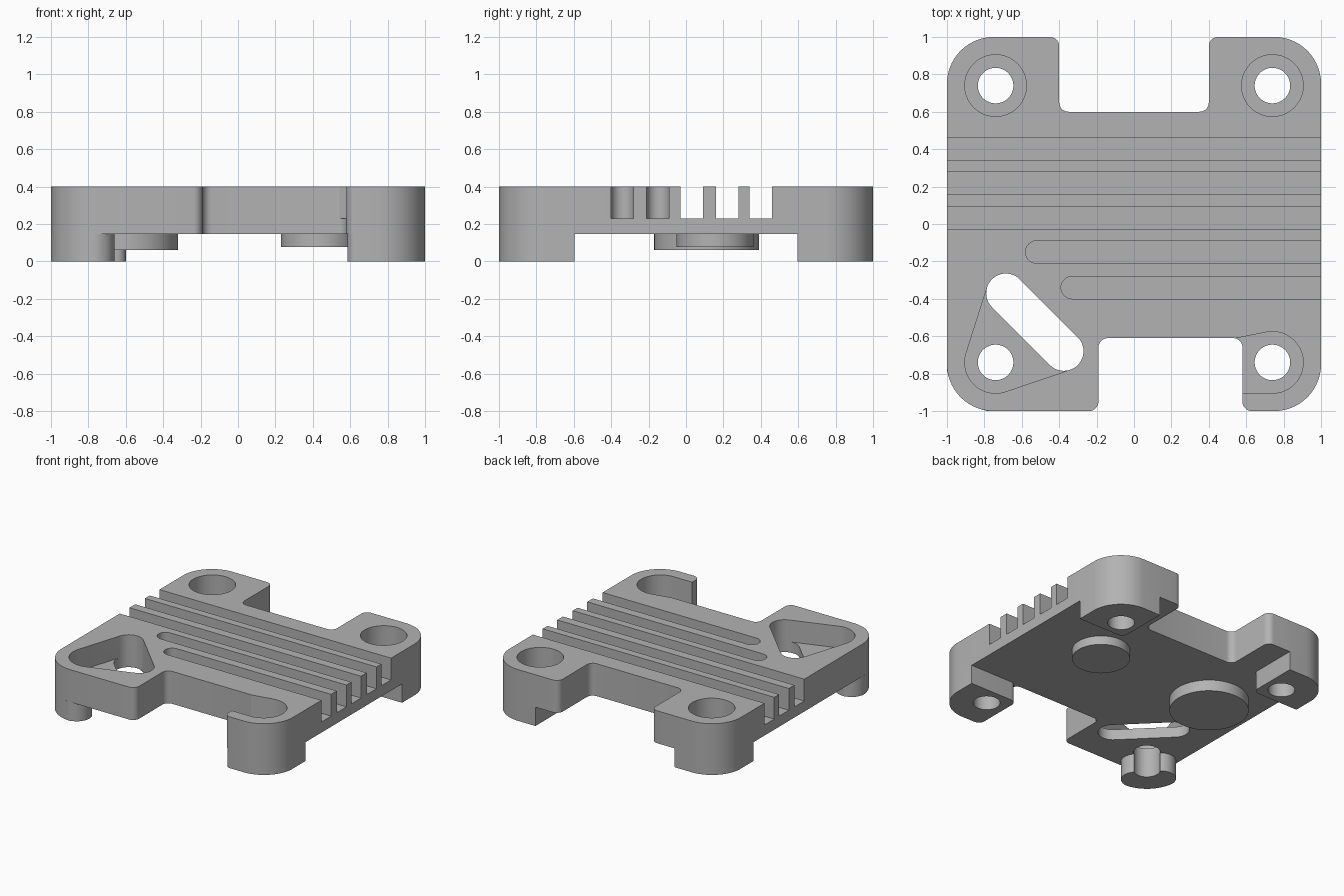
import bpy, bmesh, math
from mathutils import Vector
from mathutils.geometry import convex_hull_2d

cube = bpy.data.objects.get("Cube")
if cube:
    bpy.data.objects.remove(cube, do_unlink=True)

grey = bpy.data.materials.new("plain grey")
grey.use_nodes = True
grey.diffuse_color = (0.45, 0.45, 0.45, 1)
grey.node_tree.nodes["Principled BSDF"].inputs["Base Color"].default_value = grey.diffuse_color

TOP, UNDER, FLOOR = 0.40, 0.147, 0.23
HOLE = 0.74


def arc(x, y, r, a0=0, a1=360, n=48):
    """Points along an arc, angles in degrees."""
    angles = [math.radians(a0 + (a1 - a0) * i / n) for i in range(n + (a1 - a0 < 360))]
    return [Vector((x + r * math.cos(a), y + r * math.sin(a))) for a in angles]


def rounded(corners):
    """Outline with square corners (x, y, radius) rounded off."""
    pts = []
    for i, (x, y, r) in enumerate(corners):
        p = Vector((x, y))
        if r == 0:
            pts.append(p)
            continue
        u = (Vector(corners[i - 1][:2]) - p).normalized()
        v = (Vector(corners[(i + 1) % len(corners)][:2]) - p).normalized()
        c = p + r * (u + v)
        n = 14 if r > 0.1 else 7
        for k in range(n + 1):
            t = math.pi / 2 * k / n
            pts.append(c - r * (v * math.cos(t) + u * math.sin(t)))
    return pts


def hull(pts):
    return [pts[i] for i in convex_hull_2d(pts)]


def prism(name, pts, z0, z1):
    """Extrude an outline between two heights."""
    bm = bmesh.new()
    face = bm.faces.new([bm.verts.new((p[0], p[1], z0)) for p in pts])
    ext = bmesh.ops.extrude_face_region(bm, geom=[face])
    bmesh.ops.translate(bm, vec=(0, 0, z1 - z0),
                        verts=[e for e in ext["geom"] if isinstance(e, bmesh.types.BMVert)])
    bmesh.ops.recalc_face_normals(bm, faces=bm.faces)
    mesh = bpy.data.meshes.new(name)
    bm.to_mesh(mesh)
    bm.free()
    mesh.materials.append(grey)
    ob = bpy.data.objects.new(name, mesh)
    bpy.context.collection.objects.link(ob)
    return ob


def cut(ob, pts, z0, z1):
    """Subtract a prism from an object."""
    tool = prism("cutter", pts, z0, z1)
    tool.hide_render = True
    mod = ob.modifiers.new("cut", "BOOLEAN")
    mod.operation, mod.solver, mod.object = "DIFFERENCE", "EXACT", tool
    bpy.context.view_layer.update()
    graph = bpy.context.evaluated_depsgraph_get()
    mesh = bpy.data.meshes.new_from_object(ob.evaluated_get(graph))
    ob.modifiers.clear()
    ob.data = mesh
    bpy.data.objects.remove(tool, do_unlink=True)


# Main plate with a notch at the front and at the back
plate = prism("plate", rounded([
    (-1, -1, 0.25), (-0.19, -1, 0.05), (-0.19, -0.61, 0.05), (0.58, -0.61, 0.05),
    (0.58, -1, 0.05), (1, -1, 0.25), (1, 1, 0.25), (0.4, 1, 0.05), (0.4, 0.6, 0.05),
    (-0.4, 0.6, 0.05), (-0.4, 1, 0.05), (-1, 1, 0.25)]), UNDER, TOP)

# Three full grooves and two with a rounded end
for y, start in [(0.40, -1.2), (0.22, -1.2), (0.03, -1.2), (-0.15, -0.58), (-0.34, -0.39)]:
    groove = hull(arc(start + 0.06, y, 0.06) + [Vector((1.1, y - 0.06)), Vector((1.1, y + 0.06))])
    cut(plate, groove, FLOOR, 0.6)

# Screw recesses: two round, one open to the notch, one widened to the slot
for x in (-HOLE, HOLE):
    cut(plate, arc(x, HOLE, 0.165), FLOOR, 0.6)
cut(plate, hull(arc(HOLE, -HOLE, 0.165) + [Vector((0.45, -0.63)), Vector((0.45, -0.905))]),
    FLOOR, 0.6)
slot = arc(-0.685, -0.37, 0.105) + arc(-0.375, -0.68, 0.105)
cut(plate, hull(arc(-HOLE, -HOLE, 0.165) + slot), FLOOR, 0.6)
cut(plate, hull(slot), -0.1, 0.6)

# Feet: three square ones, one slim two-lobed one
feet = []
for name, sx, sy, inner, edge in [("back_left_foot", 1, 1, 0.6, 0),
                                  ("back_right_foot", -1, 1, 0.6, 0),
                                  ("front_left_foot", 1, -1, 0.585, 0.05)]:
    outline = rounded([(sx, sy, 0.25), (sx * inner, sy, edge),
                       (sx * inner, sy * 0.595, 0.05), (sx, sy * 0.595, 0)])
    feet.append(prism(name, outline, 0, UNDER))
lobes = arc(-0.77, -0.89, 0.11) + arc(-0.89, -0.77, 0.11) + arc(-0.75, -0.75, 0.25, 180, 270, 14)
feet.append(prism("front_right_foot", hull(lobes), 0, UNDER))

# Screw holes through plate and feet
for x in (-HOLE, HOLE):
    for y in (-HOLE, HOLE):
        cut(plate, arc(x, y, 0.095), -0.1, 0.6)
        for foot in feet:
            if foot.data.vertices[0].co.x * x > 0 and foot.data.vertices[0].co.y * y > 0:
                cut(foot, arc(x, y, 0.095), -0.1, 0.6)

# Contact pads underneath
pads = [prism("large_pad", arc(-0.60, 0.11, 0.28, n=64), 0.06, UNDER),
        prism("small_pad", arc(0.435, 0.155, 0.205, n=64), 0.078, UNDER)]

bpy.ops.object.select_all(action="DESELECT")
for ob in [plate] + feet + pads:
    ob.select_set(True)
bpy.context.view_layer.objects.active = plate
bpy.ops.object.shade_smooth_by_angle(angle=math.radians(30))
